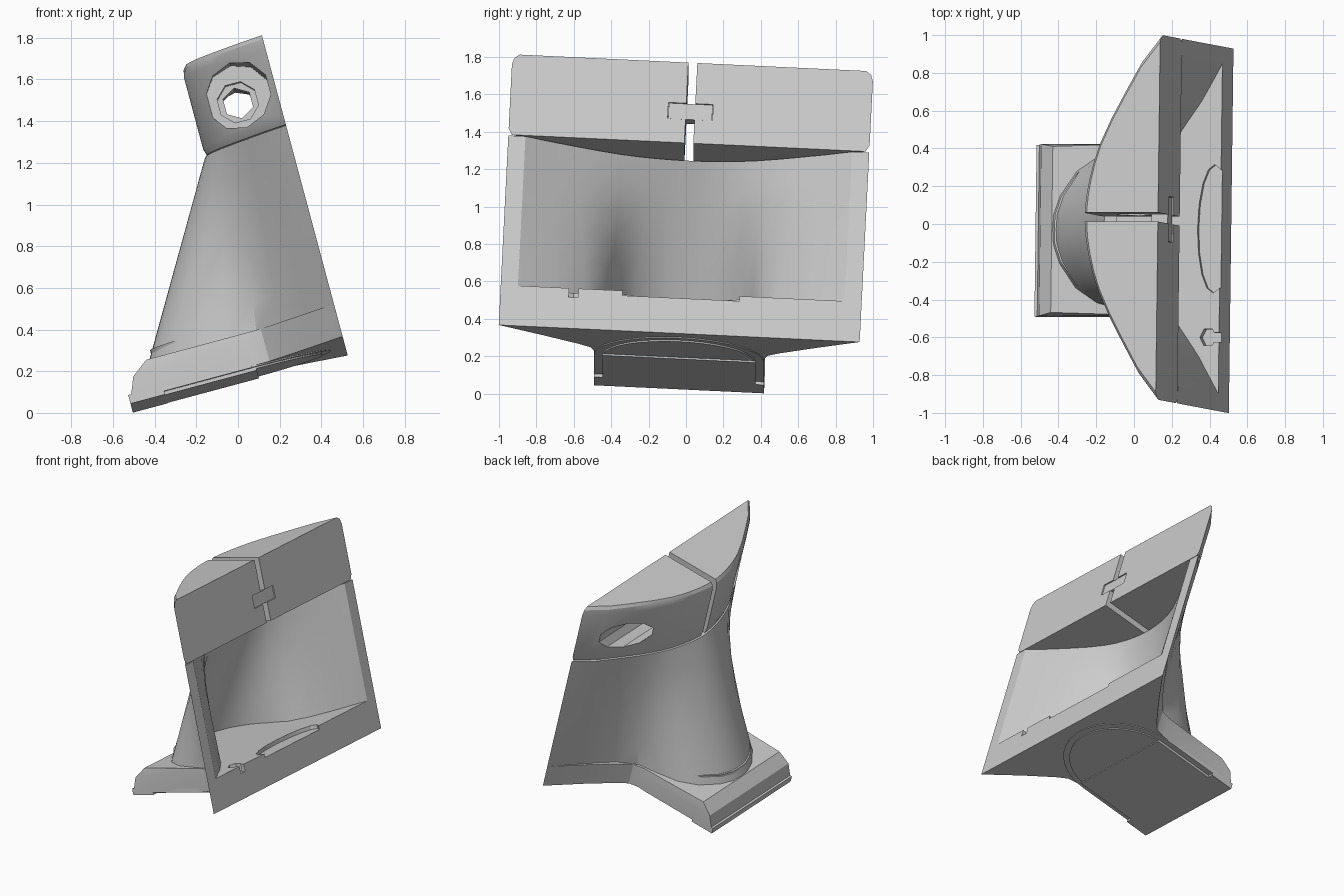
import bpy
from math import radians, cos, sin, pi
from mathutils import Matrix

cube = bpy.data.objects.get("Cube")
if cube:
    bpy.data.objects.remove(cube, do_unlink=True)

grey = bpy.data.materials.new("plain grey")
grey.use_nodes = True
grey.diffuse_color = (0.6, 0.6, 0.6, 1)
grey.node_tree.nodes["Principled BSDF"].inputs["Base Color"].default_value = (0.6, 0.6, 0.6, 1)

# Everything is built upright, then leaned over as one piece
LEAN = (Matrix.Rotation(radians(-15), 4, 'Y') @ Matrix.Rotation(radians(-2.8), 4, 'X')
        @ Matrix.Translation((-.015, -.045, -.005)))
parts = []


def loft(name, rings, keep=True):
    """Skin a stack of equal-length rings of 3D points and cap both ends."""
    n = len(rings[0])
    verts = [p for r in rings for p in r]
    faces = [list(range(n))[::-1], [len(verts) - n + i for i in range(n)]]
    for k in range(len(rings) - 1):
        for i in range(n):
            j = (i + 1) % n
            faces.append([k * n + i, k * n + j, k * n + n + j, k * n + n + i])
    mesh = bpy.data.meshes.new(name)
    mesh.from_pydata(verts, [], faces)
    ob = bpy.data.objects.new(name, mesh)
    bpy.context.collection.objects.link(ob)
    # make all normals point outwards
    bpy.context.view_layer.objects.active = ob
    bpy.ops.object.mode_set(mode='EDIT')
    bpy.ops.mesh.select_all(action='SELECT')
    bpy.ops.mesh.normals_make_consistent(inside=False)
    bpy.ops.object.mode_set(mode='OBJECT')
    mesh.materials.append(grey)
    if keep:
        parts.append(ob)
    return ob


def both(half, z):
    """Mirror a half outline across the middle and lift it to height z."""
    back = [(x, -y, z) for x, y in reversed(half) if y > 0]
    return [(x, y, z) for x, y in half] + back


def box(name, x, y, z, keep=True):
    return loft(name, [[(x[0], y[0], h), (x[1], y[0], h), (x[1], y[1], h), (x[0], y[1], h)]
                       for h in z], keep)


def bar(x, z, r, y0, y1, sides):
    """Round cutter lying along y."""
    a = [2 * pi * (i + 0.5) / sides for i in range(sides)]
    return loft("cutter", [[(x + r * cos(t), y, z + r * sin(t)) for t in a]
                           for y in (y0, y1)], False)


def post(x, y, rx, ry, z0, z1, sides):
    """Oval upright cutter."""
    a = [2 * pi * i / sides for i in range(sides)]
    return loft("cutter", [[(x + rx * cos(t), y + ry * sin(t), z) for t in a]
                           for z in (z0, z1)], False)


def cut(ob, cutter):
    mod = ob.modifiers.new("cut", 'BOOLEAN')
    mod.operation, mod.object, mod.solver = 'DIFFERENCE', cutter, 'EXACT'
    bpy.context.view_layer.objects.active = ob
    bpy.ops.object.modifier_apply(modifier=mod.name)
    bpy.data.objects.remove(cutter, do_unlink=True)


# Half outlines, from the flat face round to the middle of the back
low = [(.595, .966), (.45, .74), (.32, .55), (.2, .45), (.05, .425), (-.1, .39),
       (-.22, .31), (-.31, .18), (-.345, .08), (-.35, 0)]
high = [(.595, .966), (.49, .83), (.4, .67), (.325, .53), (.265, .4), (.23, .3),
        (.205, .2), (.19, .12), (.182, .05), (.18, 0)]


def blend(t):
    return [(a + (c - a) * t, b + (d - b) * t) for (a, b), (c, d) in zip(low, high)]


def inset(half, amount):
    """Move an outline inwards; the first point slides along the flat face."""
    pulled = [(x + amount * (.02 + .05 * (1 - y / .966)), y * (1 - .095 * amount))
              for x, y in half[1:]]
    return [(half[0][0], half[0][1] * (1 - .095 * amount))] + pulled


# Hollow duct, open at the flat face and flaring down to a rounded back
STEPS = 6
walls = []
for i in range(STEPS + 1):
    t = i / STEPS
    z = .325 + .905 * t
    walls.append(both(blend(t), z) + both(inset(blend(t), 1), z)[::-1])
loft("duct_shell", walls)

# Floor of the duct with a shallow dip and a small fastener notch
floor = loft("duct_floor", [both(inset(low, .5), z) for z in (.3, .402)])
for x, y, rx, ry, z, n in ((.56, 0, .09, .34, .375, 16), (.535, -.575, .045, .05, .35, 6)):
    cut(floor, post(x, y, rx, ry, z, .5, n))
cut(floor, box("cutter", (.53, .7), (-.6, -.55), (.352, .5), False))

# Base with splayed wings and a tongue reaching back
wing = [(.595, .966), (.425, .725), (.285, .54), (.225, .475), (.15, .455)]
loft("base_plate", [both(wing + [(-.465, .455)], .18),
                    both(wing + [(-.425, .455)], .28),
                    both(wing + [(-.345, .44)], .342)])


# Stepped arched pads underneath
def arch(x0, tip, half):
    n = 10
    return [(x0, half)] + [(.1 + (tip - .1) * sin(i * pi / 2 / n), half * cos(i * pi / 2 / n))
                           for i in range(n)] + [(tip, 0)]


loft("arched_rim", [both(arch(-.46, .52, .455), z) for z in (.174, .2)])
loft("arched_pad", [both(arch(-.46, .48, .41), z) for z in (.166, .2)])
box("pad_step", (-.31, .155), (-.41, .41), (.157, .2))
box("tongue_heel", (-.472, -.3), (-.455, .455), (.157, .2))


# Clamp head with chamfered rims
def shifted(dx, scale):
    return [(x + dx * (1 - y / .966), y * scale) for x, y in high]


head = loft("clamp_head", [both(shifted(.01, .98), 1.235), both(shifted(0, 1), 1.27),
                           both(shifted(0, 1), 1.625), both(shifted(.008, .988), 1.66),
                           both(shifted(.025, .96), 1.68)])

# Cross bore with one wide stepped end, then the split down the middle
cut(head, bar(.4, 1.425, .075, -1.2, 0, 6))
cut(head, bar(.4, 1.425, .1, -.1, 1.2, 10))
cut(head, bar(.41, 1.443, .16, -1.2, -.4, 10))
cut(head, bar(.4, 1.425, .1, -.41, -.3, 8))
cut(head, box("cutter", (0, .8), (-.024, .024), (1.2, 1.8), False))
cut(head, box("cutter", (.57, .8), (-.12, .12), (1.365, 1.455), False))

# Key bridging the split
box("split_key", (.5, .588), (-.117, .117), (1.367, 1.453))

# Shade and lean the finished parts
for ob in parts:
    bpy.ops.object.select_all(action='DESELECT')
    ob.select_set(True)
    bpy.context.view_layer.objects.active = ob
    bpy.ops.object.shade_smooth_by_angle(angle=radians(24))
    ob.matrix_world = LEAN
